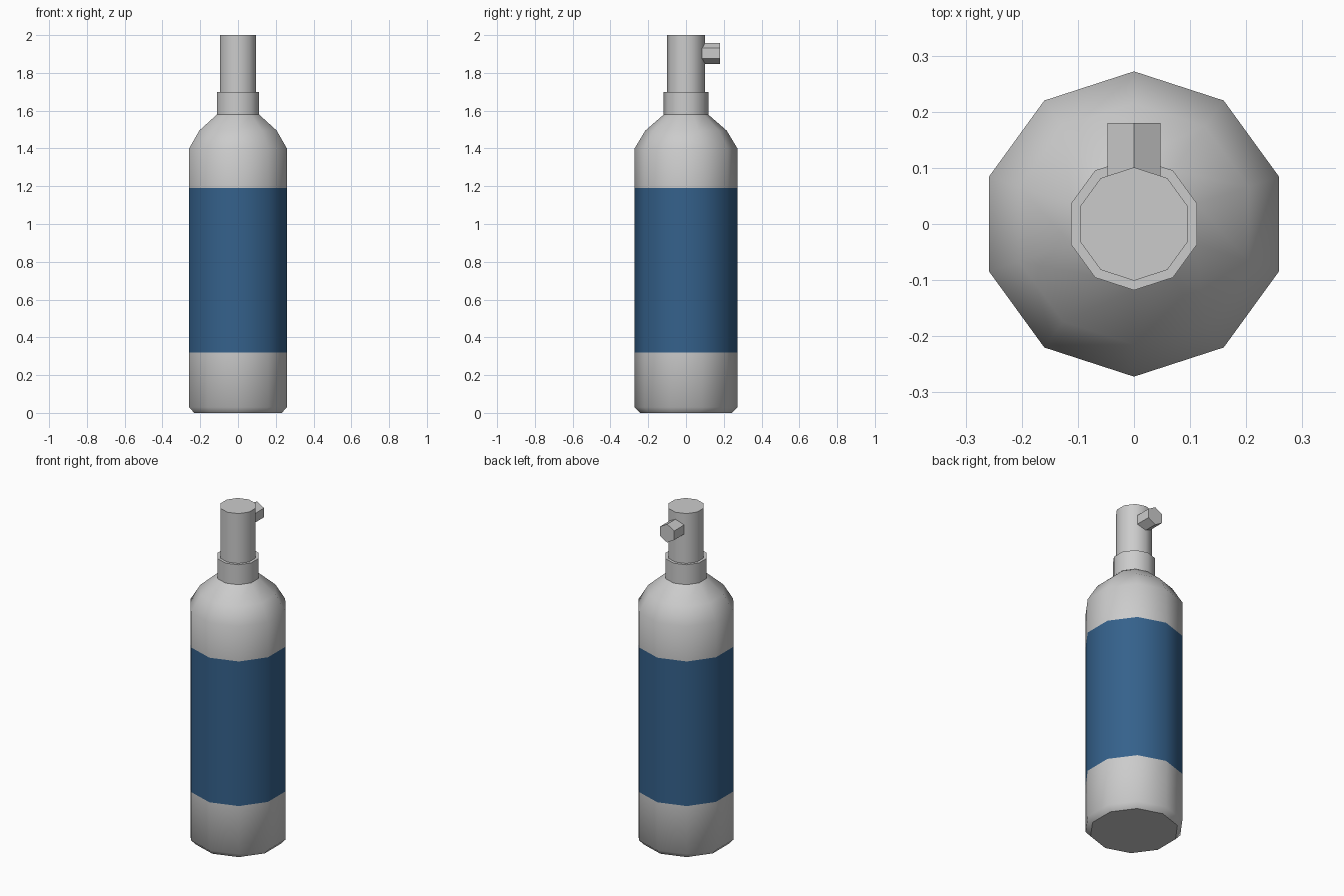
import bpy, bmesh
from math import cos, sin, pi, radians

if "Cube" in bpy.data.objects:
    bpy.data.objects.remove(bpy.data.objects["Cube"])

label_blue = bpy.data.materials.new("label_blue")
label_blue.diffuse_color = (0.035, 0.12, 0.26, 1)
label_blue.use_nodes = True
label_blue.node_tree.nodes["Principled BSDF"].inputs["Base Color"].default_value = label_blue.diffuse_color
plain_grey = bpy.data.materials.new("plain_grey")
plain_grey.diffuse_color = (0.6, 0.6, 0.6, 1)
plain_grey.use_nodes = True
plain_grey.node_tree.nodes["Principled BSDF"].inputs["Base Color"].default_value = plain_grey.diffuse_color


def lathe(name, profile, sides, cap_start=False, cap_end=False, label_band=None):
    """Turn a (radius, height) profile around z, with a corner facing +y."""
    bm = bmesh.new()
    rings = []
    for r, z in profile:
        angles = [pi / 2 + 2 * pi * i / sides for i in range(sides)]
        rings.append([bm.verts.new((r * cos(a), r * sin(a), z)) for a in angles])
    for k, (low, high) in enumerate(zip(rings, rings[1:])):
        for i in range(sides):
            j = (i + 1) % sides
            face = bm.faces.new((low[i], low[j], high[j], high[i]))
            face.material_index = int(k == label_band)
    if cap_start:
        bm.faces.new(rings[0][::-1])
    if cap_end:
        bm.faces.new(rings[-1])
    mesh = bpy.data.meshes.new(name)
    bm.to_mesh(mesh)
    bm.free()
    obj = bpy.data.objects.new(name, mesh)
    bpy.context.collection.objects.link(obj)
    bpy.ops.object.select_all(action='DESELECT')
    obj.select_set(True)
    bpy.context.view_layer.objects.active = obj
    bpy.ops.object.shade_smooth_by_angle(angle=radians(48))
    if label_band is not None:
        mesh.materials.append(plain_grey)
        mesh.materials.append(label_blue)
    return obj


# Bottle body: chamfered base, coloured label band, sloping shoulder
lathe("bottle_body",
      [(0.244, 0), (0.272, 0.03), (0.272, 0.32), (0.272, 1.19),
       (0.272, 1.40), (0.215, 1.495), (0.117, 1.58)],
      10, cap_start=True, label_band=2)

# Neck collar with a small step at its top
lathe("neck_collar", [(0.118, 1.58), (0.118, 1.70), (0.101, 1.70)], 10)

# Valve stem
lathe("valve_stem", [(0.101, 1.70), (0.101, 2.0)], 10, cap_end=True)

# Six-sided outlet pointing to the back
outlet = lathe("outlet_nozzle", [(0.055, 0.082), (0.055, 0.18)], 6, cap_end=True)
outlet.rotation_euler.x = -pi / 2
outlet.location.z = 1.903
